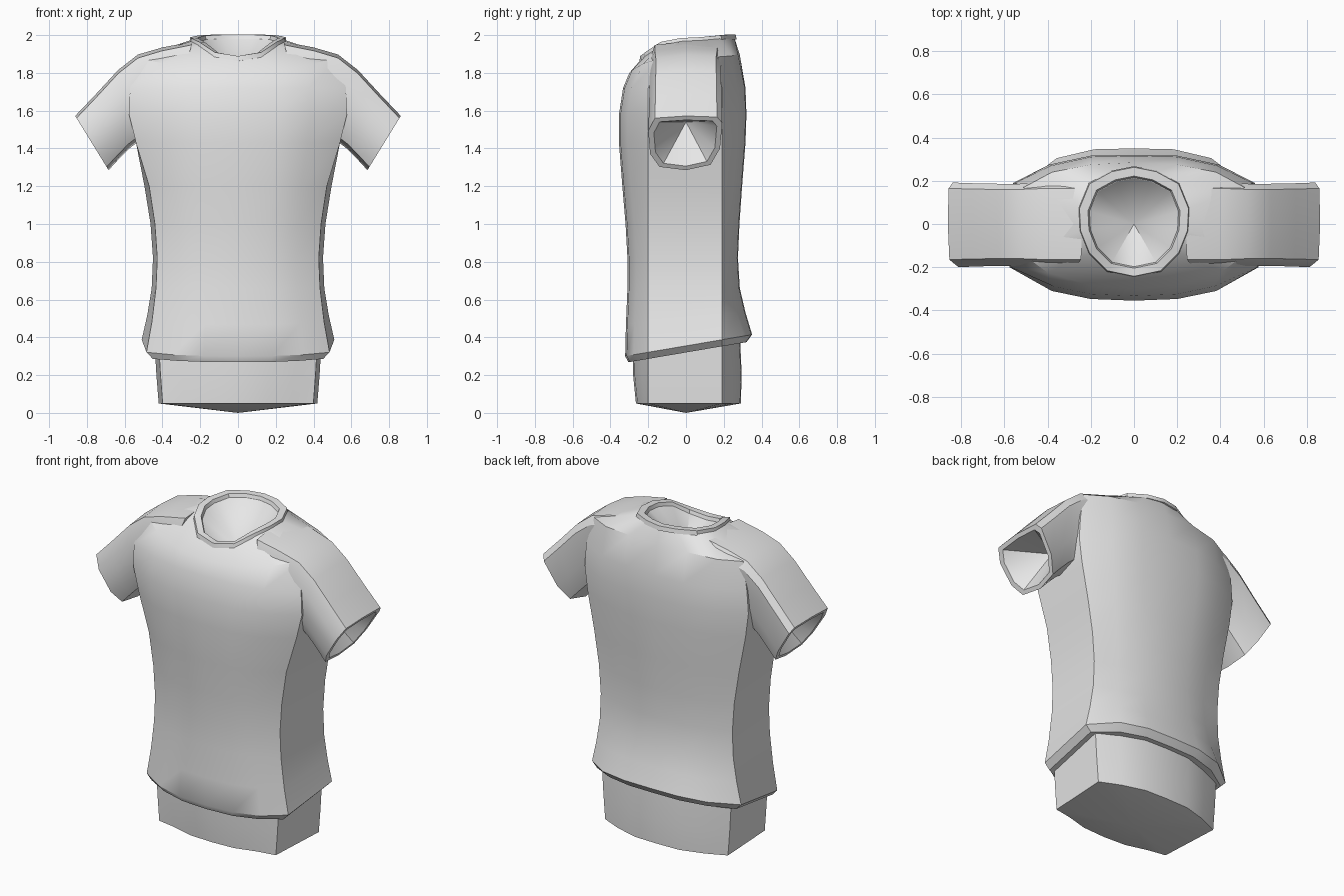
import bpy, bmesh, math
from mathutils import Vector

cube = bpy.data.objects.get("Cube")
if cube:
    bpy.data.objects.remove(cube)

grey = bpy.data.materials.new("light_grey")
grey.use_nodes = True
grey.diffuse_color = (0.8, 0.8, 0.8, 1)
grey.node_tree.nodes["Principled BSDF"].inputs["Base Color"].default_value = (0.8, 0.8, 0.8, 1)


def loft(name, rings, start=None, end=None, closed=False, angle=32):
    """Skin a list of rings; start and end are optional apex points."""
    bm = bmesh.new()
    rows = [[bm.verts.new(p) for p in ring] for ring in rings]
    n = len(rows[0])
    pairs = list(zip(rows, rows[1:]))
    if closed:
        pairs.append((rows[-1], rows[0]))
    for a, b in pairs:
        for i in range(n):
            j = (i + 1) % n
            bm.faces.new((a[i], a[j], b[j], b[i]))
    for row, apex in ((rows[0], start), (rows[-1], end)):
        if apex is not None:
            tip = bm.verts.new(apex)
            for i in range(n):
                bm.faces.new((row[i], row[(i + 1) % n], tip))
    bmesh.ops.recalc_face_normals(bm, faces=bm.faces)
    mesh = bpy.data.meshes.new(name)
    bm.to_mesh(mesh)
    bm.free()
    mesh.materials.append(grey)
    obj = bpy.data.objects.new(name, mesh)
    bpy.context.collection.objects.link(obj)
    bpy.ops.object.select_all(action="DESELECT")
    obj.select_set(True)
    bpy.context.view_layer.objects.active = obj
    bpy.ops.object.shade_smooth_by_angle(angle=math.radians(angle))
    return obj


def mirrored(half):
    """Complete a half ring running from front centre to back centre."""
    return half + [(-x, y, z) for x, y, z in reversed(half[1:-1])]


def body_ring(z, w, front, back, corner=0.95, tilt=0.0):
    """Body cross-section with a curved front, flat sides and curved back."""
    half = [(0, front), (0.36 * w, front + 0.008), (0.68 * w, front + 0.045),
            (corner * w, -0.2), (w, 0.19),
            (0.7 * w, back - 0.045), (0.36 * w, back - 0.004), (0, back)]
    return mirrored([(x, y, z + tilt * y) for x, y in half])


def scaled(ring, s, drop, cy=0.0):
    return [(x * s, cy + (y - cy) * s, z - drop) for x, y, z in ring]


# Shirt body: lip under the hem, torso, shoulders, neck and neck hollow
neck = mirrored([(0, -0.235, 1.875), (0.12, -0.21, 1.895), (0.2, -0.13, 1.95),
                 (0.24, -0.03, 1.97), (0.245, 0.07, 1.975), (0.2, 0.18, 1.985),
                 (0.1, 0.235, 1.99), (0, 0.255, 1.99)])
shoulder = mirrored([(0, -0.3, 1.8), (0.2, -0.285, 1.815), (0.4, -0.225, 1.85),
                     (0.53, -0.13, 1.88), (0.51, 0.17, 1.885), (0.38, 0.24, 1.89),
                     (0.2, 0.275, 1.9), (0, 0.285, 1.895)])
torso = [
    body_ring(0.325, 0.43, -0.285, 0.29, tilt=0.17),
    body_ring(0.32, 0.475, -0.305, 0.32, tilt=0.17),
    body_ring(0.355, 0.51, -0.322, 0.35, tilt=0.17),
    body_ring(0.5, 0.48, -0.318, 0.315, tilt=0.1),
    body_ring(0.66, 0.457, -0.31, 0.285),
    body_ring(0.82, 0.45, -0.31, 0.275),
    body_ring(1.0, 0.463, -0.32, 0.283),
    body_ring(1.2, 0.495, -0.337, 0.297),
    body_ring(1.43, 0.54, -0.355, 0.315, 1.0),
    body_ring(1.58, 0.56, -0.355, 0.32, 1.03),
    body_ring(1.72, 0.55, -0.333, 0.315, 1.04),
    shoulder,
    neck,
    scaled(neck, 0.83, 0.01),
]
loft("shirt_body", torso, end=(0, 0, 1.76))

# Collar band around the neck opening
lift = [(x, y, z + 0.012) for x, y, z in neck]
loft("collar", [scaled(neck, 1.05, 0.012), scaled(lift, 1.03, -0.002),
                scaled(lift, 0.87, 0.0), scaled(neck, 0.82, 0.025)], closed=True)

# Hips below the hem, with a shallow rounded underside
loft("hips", [body_ring(0.05, 0.42, -0.265, 0.29),
              body_ring(0.2, 0.432, -0.28, 0.295),
              body_ring(0.42, 0.445, -0.285, 0.285)],
     start=(0, 0, 0), end=(0, 0, 0.42))

# Sleeve cross-section: depth, and share of the way from underside to top
section = [(-0.2, 0.72), (-0.165, 0.96), (0, 1), (0.165, 0.98), (0.192, 0.87),
           (0.18, 0.4), (0.13, 0.1), (0, 0), (-0.14, 0.06), (-0.19, 0.3)]


def sleeve_ring(side, top, under, depth=1.0, shrink=1.0):
    top, under = Vector(top), Vector(under)
    ring = []
    for y, t in section:
        p = under.lerp(top, 0.5 + (t - 0.5) * shrink)
        ring.append((side * p.x, y * depth * shrink, p.y))
    return ring


for side, label in ((1, "left"), (-1, "right")):
    cuff = ((0.862, 1.572), (0.685, 1.285))
    rings = [
        sleeve_ring(side, (0.24, 1.965), (0.36, 1.55), 1.0),
        sleeve_ring(side, (0.4, 1.935), (0.46, 1.48), 1.0),
        sleeve_ring(side, (0.53, 1.897), (0.53, 1.435), 0.97),
        sleeve_ring(side, (0.635, 1.815), (0.575, 1.4), 0.97),
        sleeve_ring(side, (0.75, 1.69), (0.63, 1.345), 0.98),
        sleeve_ring(side, *cuff),
        sleeve_ring(side, *cuff, shrink=0.85),
    ]
    loft(label + "_sleeve", rings, start=(side * 0.3, 0, 1.75),
         end=(side * 0.6, 0, 1.54))
